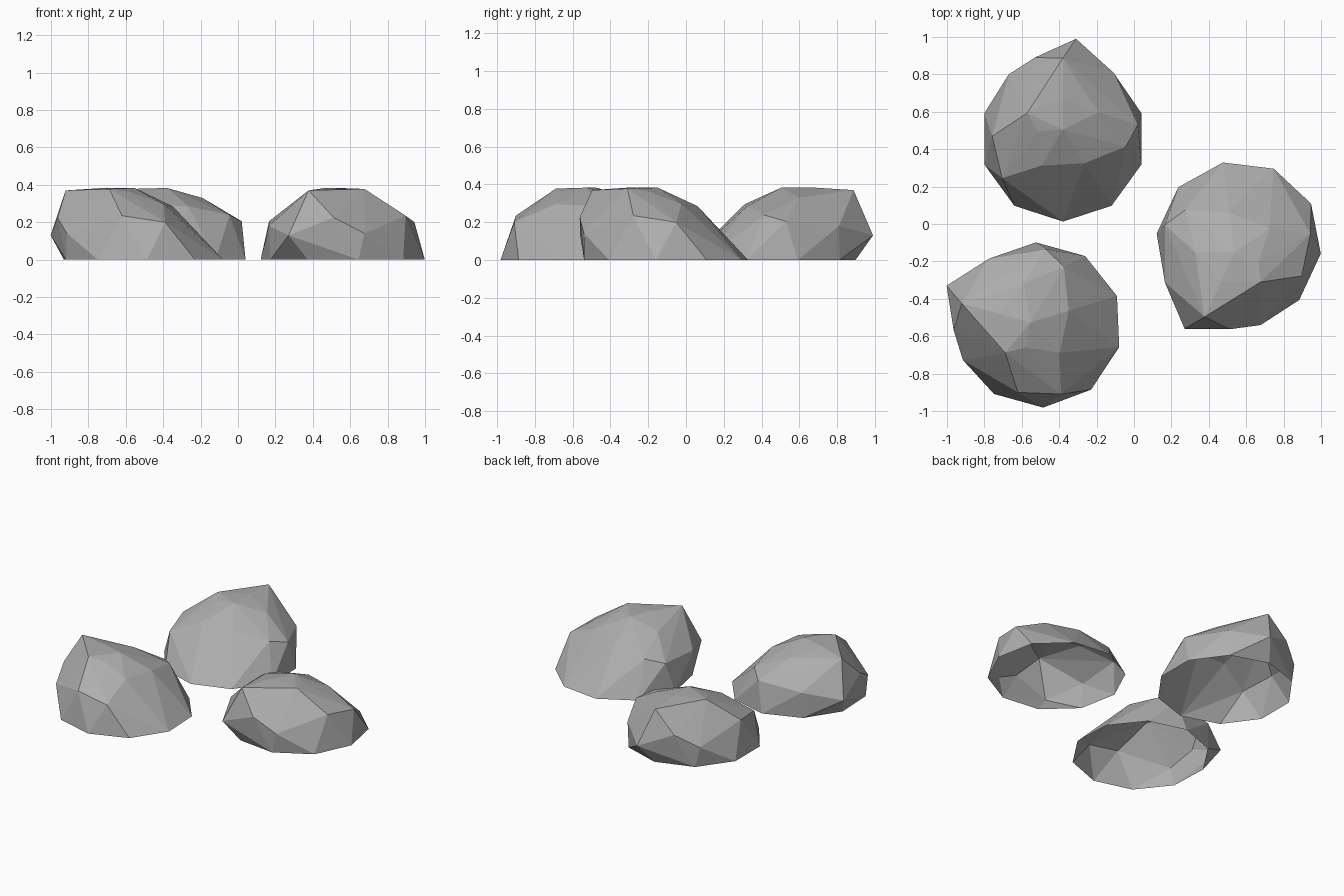
import bpy
import bmesh
from math import cos, sin, radians
from mathutils import Vector

default_cube = bpy.data.objects.get("Cube")
if default_cube:
    bpy.data.objects.remove(default_cube, do_unlink=True)


def make_material(name, color):
    material = bpy.data.materials.new(name)
    material.use_nodes = True
    material.diffuse_color = color
    shader = material.node_tree.nodes["Principled BSDF"]
    shader.inputs["Base Color"].default_value = color
    shader.inputs["Roughness"].default_value = 0.9
    return material


BASE_RADIUS = 0.442
BASE_SIDES = 10

# Corners around the flank, including the pointed tip
FLANK = [
    (0.40, 0.075, 0.205), (0.27, 0.355, 0.18), (0.07, 0.535, 0.13),
    (-0.15, 0.435, 0.225), (-0.29, 0.345, 0.14), (-0.378, 0.015, 0.235),
    (-0.325, -0.21, 0.2), (0.335, -0.042, 0.238),
]

# Corners of the flattened crown
CROWN = [
    (0, 0.432, 0.37), (-0.192, 0.137, 0.378), (-0.115, -0.143, 0.296),
    (0.115, -0.13, 0.285), (0.19, 0.142, 0.33), (0, 0.05, 0.383),
    (0, 0.225, 0.383), (-0.135, 0.04, 0.363),
]


def build_rock_mesh(material):
    """Faceted shell stretched over the corners, open underneath."""
    bm = bmesh.new()
    for i in range(BASE_SIDES):
        angle = radians(18 + i * 360 / BASE_SIDES)
        bm.verts.new((BASE_RADIUS * cos(angle), BASE_RADIUS * sin(angle), 0))
    for corner in FLANK + CROWN:
        bm.verts.new(corner)
    bmesh.ops.convex_hull(bm, input=bm.verts[:], use_existing_faces=False)
    bmesh.ops.recalc_face_normals(bm, faces=bm.faces[:])

    # Open the underside and drop corners the shell does not use
    underside = [f for f in bm.faces if all(v.co.z < 0.001 for v in f.verts)]
    bmesh.ops.delete(bm, geom=underside, context="FACES")
    loose = [v for v in bm.verts if not v.link_faces]
    bmesh.ops.delete(bm, geom=loose, context="VERTS")

    mesh = bpy.data.meshes.new("rock_shell")
    bm.to_mesh(mesh)
    bm.free()
    mesh.materials.append(material)
    return mesh


stone = make_material("stone_grey", (0.42, 0.42, 0.42, 1))
rock_mesh = build_rock_mesh(stone)

# Three turned copies of the same rock
PLACEMENTS = {
    "back_rock": ((-0.38, 0.455, 0), 0),
    "front_right_rock": ((-0.505, -0.54, 0), 74.5),
    "left_rock": ((0.56, -0.105, 0), 155),
}
for name, (location, turn) in PLACEMENTS.items():
    rock = bpy.data.objects.new(name, rock_mesh)
    rock.location = Vector(location)
    rock.rotation_euler.z = radians(turn)
    bpy.context.collection.objects.link(rock)
